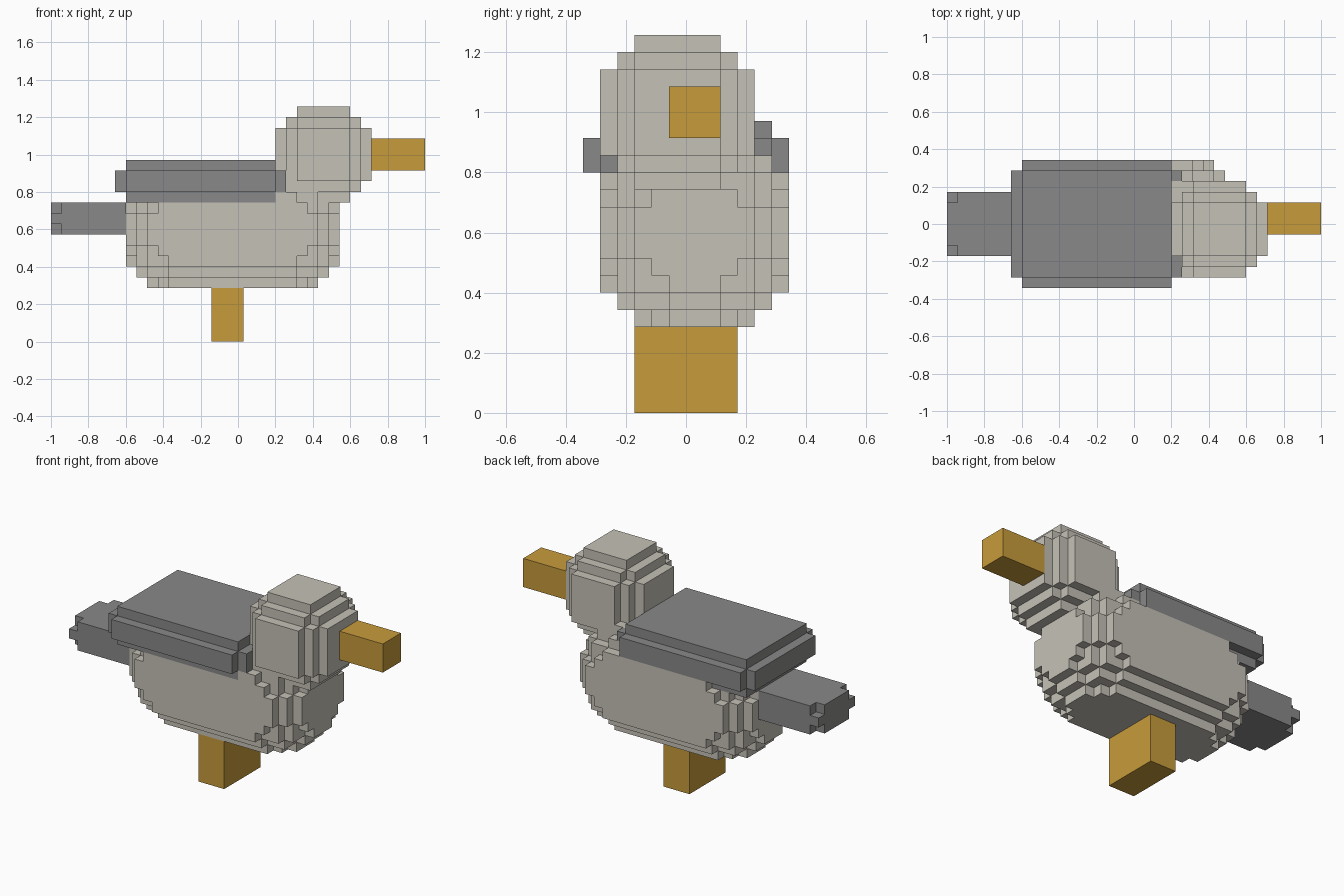
import bpy
import bmesh
from mathutils import Vector
from itertools import product

cube = bpy.data.objects.get("Cube")
if cube:
    bpy.data.objects.remove(cube, do_unlink=True)

# Block size; the model is 35 blocks long
UNIT = 2 / 35


def make_material(name, colour):
    mat = bpy.data.materials.new(name)
    mat.use_nodes = True
    mat.diffuse_color = (*colour, 1)
    bsdf = next(n for n in mat.node_tree.nodes if n.type == 'BSDF_PRINCIPLED')
    bsdf.inputs["Base Color"].default_value = (*colour, 1)
    return mat


def blocks(lo, hi, limit=None):
    """Set of block cells filling a box, rounded off where limit is given."""
    radius = min(h - l for l, h in zip(lo, hi)) / 2
    cells = set()
    for cell in product(*(range(l, h) for l, h in zip(lo, hi))):
        dist = sum(max(l + radius - c - 0.5, c + 0.5 - h + radius, 0) ** 2
                   for c, l, h in zip(cell, lo, hi))
        if limit is None or dist <= limit + 0.01:
            cells.add(cell)
    return cells


def build(name, cells, mat):
    """Skin a set of cells with flat faces and merge the coplanar ones."""
    bm = bmesh.new()
    verts = {}

    def vert(p):
        if p not in verts:
            x, y, z = p
            verts[p] = bm.verts.new(Vector((x * UNIT - 1, y * UNIT, z * UNIT)))
        return verts[p]

    for cell in cells:
        for axis, side in product(range(3), (0, 1)):
            step = list(cell)
            step[axis] += 2 * side - 1
            if tuple(step) in cells:
                continue
            u, v = (axis + 1) % 3, (axis + 2) % 3
            corners = []
            for du, dv in ((0, 0), (1, 0), (1, 1), (0, 1)):
                p = list(cell)
                p[axis] += side
                p[u] += du
                p[v] += dv
                corners.append(vert(tuple(p)))
            bm.faces.new(corners if side else corners[::-1])
    bmesh.ops.dissolve_limit(bm, angle_limit=0.01, verts=bm.verts[:], edges=bm.edges[:])
    mesh = bpy.data.meshes.new(name)
    bm.to_mesh(mesh)
    bm.free()
    mesh.materials.append(mat)
    obj = bpy.data.objects.new(name, mesh)
    bpy.context.collection.objects.link(obj)


pale = make_material("pale_grey", (0.56, 0.535, 0.475))
dark = make_material("dark_grey", (0.25, 0.25, 0.247))
orange = make_material("orange", (0.575, 0.33, 0.045))

# Block shapes: cell bounds along x, y and z
body = blocks((7, -5, 5), (27, 6, 16), 35)
head = blocks((21, -5, 13), (30, 4, 22), 24)
wings = blocks((6, -6, 13), (22, 6, 17), 4)
tail = blocks((0, -3, 10), (8, 3, 13), 2)

# Parts give way to each other where they share cells
wings -= {c for c in body if c[0] >= 21} | head
body -= wings
tail -= body

build("body", body, pale)
build("head", head, pale)
build("wings", wings, dark)
build("tail", tail, dark)
build("beak", blocks((30, -1, 16), (35, 2, 19)), orange)
build("leg", blocks((15, -3, 0), (18, 3, 5)), orange)
